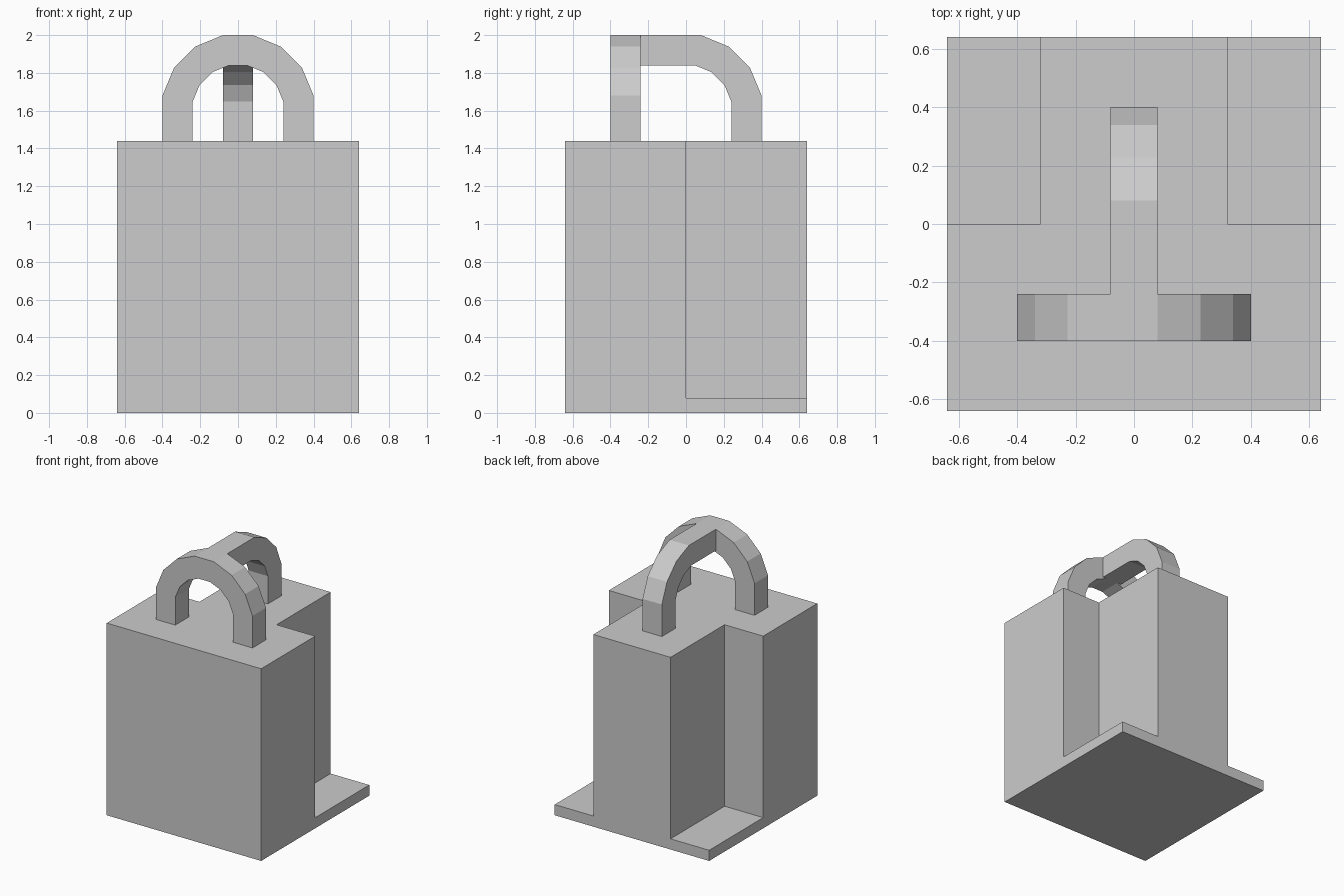
import bpy, bmesh
from math import pi, cos, sin
from mathutils import Vector

default = bpy.data.objects.get("Cube")
if default:
    bpy.data.objects.remove(default, do_unlink=True)

grey = bpy.data.materials.new("plain_grey")
grey.use_nodes = True
colour = (0.604, 0.604, 0.604, 1)
grey.diffuse_color = colour
grey.node_tree.nodes["Principled BSDF"].inputs["Base Color"].default_value = colour

BODY_TOP = 1.44
HALF = 0.64
STEP = pi / 8  # arch corners lie on a sixteen-sided polygon


def prism(name, points, offset):
    """Extrude a flat outline along offset into a flat-shaded solid."""
    bm = bmesh.new()
    face = bm.faces.new([bm.verts.new(p) for p in points])
    result = bmesh.ops.extrude_face_region(bm, geom=[face], use_keep_orig=True)
    moved = [v for v in result["geom"] if isinstance(v, bmesh.types.BMVert)]
    bmesh.ops.translate(bm, verts=moved, vec=Vector(offset))
    bmesh.ops.recalc_face_normals(bm, faces=bm.faces)
    mesh = bpy.data.meshes.new(name)
    bm.to_mesh(mesh)
    bm.free()
    mesh.materials.append(grey)
    obj = bpy.data.objects.new(name, mesh)
    bpy.context.collection.objects.link(obj)
    return obj


def box(name, low, high):
    (x0, y0, z0), (x1, y1, z1) = low, high
    outline = [(x0, y0, z0), (x1, y0, z0), (x1, y1, z0), (x0, y1, z0)]
    return prism(name, outline, (0, 0, z1 - z0))


def arc(radius, count):
    """Polygon corners from the +axis side over the top, flats on the axes."""
    r = radius / cos(STEP / 2)
    return [(r * cos((i + 0.5) * STEP), 1.6 + r * sin((i + 0.5) * STEP))
            for i in range(count)]


# Body: solid block with both rear corners cut away down to a thin base
body = box("body", (-HALF, -HALF, 0), (HALF, HALF, BODY_TOP))
for side in (-1, 1):
    xs = sorted((side * 0.32, side * 1))
    cutter = box("corner_cutter", (xs[0], 0, 0.08), (xs[1], 1, 2))
    cutter.hide_render = True
    cut = body.modifiers.new("corner_cut", "BOOLEAN")
    cut.operation = "DIFFERENCE"
    cut.solver = "EXACT"
    cut.object = cutter
    bpy.context.view_layer.objects.active = body
    bpy.ops.object.modifier_apply(modifier=cut.name)
    bpy.data.objects.remove(cutter, do_unlink=True)

# Front arch: full half-round handle across the width
outer, inner = arc(0.4, 8), arc(0.24, 8)
profile = ([(0.4, BODY_TOP)] + outer + [(-0.4, BODY_TOP), (-0.24, BODY_TOP)]
           + inner[::-1] + [(0.24, BODY_TOP)])
prism("front_arch", [(x, -0.4, z) for x, z in profile], (0, 0.16, 0))

# Rear hook: bar running back from the arch crown, then curving down
outer, inner = arc(0.4, 4), arc(0.24, 4)
profile = ([(0.4, BODY_TOP)] + outer + [(-0.24, 2), (-0.24, 1.84)]
           + inner[::-1] + [(0.24, BODY_TOP)])
prism("rear_hook", [(-0.08, y, z) for y, z in profile], (0.16, 0, 0))
